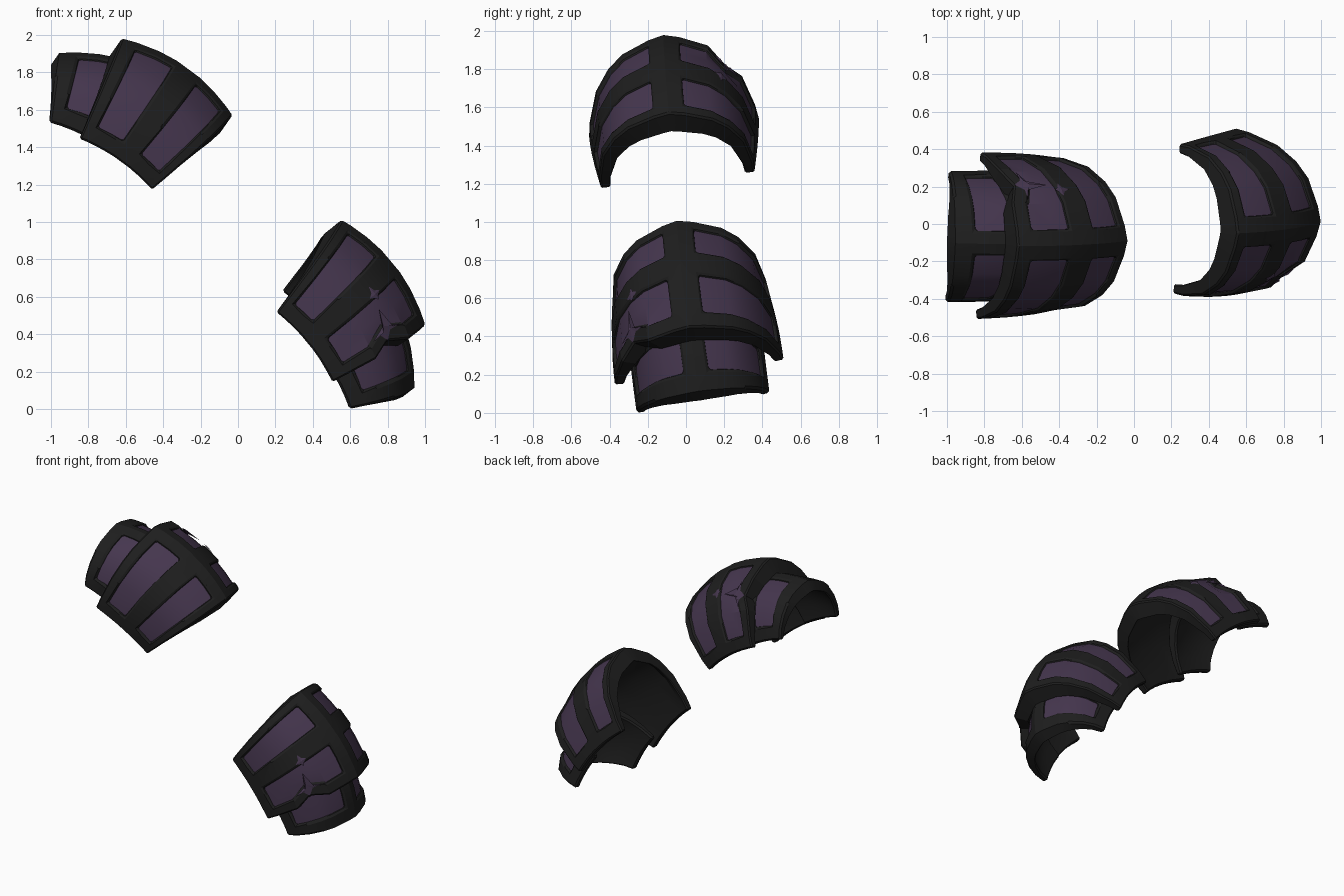
import bpy, bmesh, math
from mathutils import Vector, Matrix

if "Cube" in bpy.data.objects:
    bpy.data.objects.remove(bpy.data.objects["Cube"])


def material(name, rgb):
    m = bpy.data.materials.new(name)
    m.diffuse_color = (*rgb, 1)
    m.use_nodes = True
    m.node_tree.nodes["Principled BSDF"].inputs["Base Color"].default_value = m.diffuse_color
    return m


PURPLE = material("dusky purple", (0.060, 0.037, 0.077))
DARK = material("charcoal", (0.013, 0.013, 0.013))


def arch(half):
    """Mirror a half arch of (sideways distance, drop from ridge 0..1)."""
    return [(-y, d) for y, d in half[:0:-1]] + half


BIG_HALF = [(0, 0), (.08, .04), (.22, .16), (.30, .30), (.375, .52), (.425, .84), (.437, 1)]
SMALL_HALF = [(0, 0), (.08, .04), (.22, .16), (.30, .30), (.375, .52), (.418, .75), (.437, 1)]
MID = len(BIG_HALF) - 1


def lerp(a, b, t):
    return a + (b - a) * t


def surface(shape, u, t):
    """Point on a curved plate: u runs across the arch, t along the ridge."""
    sec = shape["arch"]
    i = max(0, min(len(sec) - 2, int(math.floor(u))))
    y = lerp(sec[i][0], sec[i + 1][0], u - i)
    d = lerp(sec[i][1], sec[i + 1][1], u - i)
    (r0, r1), (b0, b1) = shape["ridge"], shape["bottom"]
    x = lerp(lerp(r0[0], r1[0], t), lerp(b0[0], b1[0], t), d)
    z = lerp(lerp(r0[1], r1[1], t), lerp(b0[1], b1[1], t), d)
    z += shape["bulge"] * 4 * t * (1 - t) * (1 - .6 * d)
    # lower corners of the inner end tuck inwards
    y *= shape["width"] * (1 - shape["tuck"] * d * d * (1 - t) ** 2)
    # dented stretch of the outer rim
    if shape["dent"] and t > .85:
        k = max(0, 1 - abs(u - (MID - 3)))
        x -= .055 * k
        z -= .015 * k
    return Vector((x, y, z))


def finish(name, bm, matrix):
    me = bpy.data.meshes.new(name)
    bm.transform(matrix)
    bm.to_mesh(me)
    bm.free()
    me.materials.append(PURPLE)
    me.materials.append(DARK)
    ob = bpy.data.objects.new(name, me)
    bpy.context.collection.objects.link(ob)
    for o in bpy.context.selected_objects:
        o.select_set(False)
    bpy.context.view_layer.objects.active = ob
    ob.select_set(True)
    return ob


def plate(name, shape, matrix):
    """Thick arched plate with recessed purple panels between dark ribs."""
    bm = bmesh.new()
    ts, sec = shape["breaks"], shape["arch"]
    nu, nt = len(sec), len(ts)
    grid = [[bm.verts.new(surface(shape, i, t)) for t in ts] for i in range(nu)]
    panels = []

    def quad(*verts):
        f = bm.faces.new(verts)
        f.material_index = 1
        return f

    # outer skin
    for i in range(nu - 1):
        for j in range(nt - 1):
            f = quad(grid[i][j], grid[i][j + 1], grid[i + 1][j + 1], grid[i + 1][j])
            side = i - MID if i >= MID else MID - 1 - i
            if 1 <= side <= MID - 2 and j in shape["panel_columns"]:
                panels.append(f)
    bm.normal_update()
    # inner skin, set deeper at the two end rims
    inner = []
    for i in range(nu):
        row = []
        for j in range(nt):
            v = grid[i][j]
            deep = shape["thickness"]
            if j in (0, nt - 1):
                deep = lerp(shape["rim"], deep, sec[i][1])
            n = Vector((0, v.normal.y, v.normal.z)).normalized()
            row.append(bm.verts.new(v.co - n * deep))
        inner.append(row)
    for i in range(nu - 1):
        for j in range(nt - 1):
            quad(inner[i][j], inner[i + 1][j], inner[i + 1][j + 1], inner[i][j + 1])
    # edges joining both skins
    loop = ([(0, j) for j in range(nt - 1)] + [(i, nt - 1) for i in range(nu - 1)]
            + [(nu - 1, j) for j in range(nt - 1, 0, -1)] + [(i, 0) for i in range(nu - 1, 0, -1)])
    for (a, b), (c, d) in zip(loop, loop[1:] + loop[:1]):
        quad(grid[c][d], grid[a][b], inner[a][b], inner[c][d])
    bm.normal_update()
    bmesh.ops.inset_region(bm, faces=panels, thickness=.008, depth=-.016, use_even_offset=True)
    for f in panels:
        f.material_index = 0
    ob = finish(name, bm, matrix)
    bev = ob.modifiers.new("worn_edges", 'BEVEL')
    bev.width = .011
    bev.segments = 1
    bev.limit_method = 'ANGLE'
    bev.angle_limit = math.radians(66)
    bpy.ops.object.modifier_apply(modifier="worn_edges")
    bpy.ops.object.shade_smooth_by_angle(angle=math.radians(20))


def gash(name, shape, matrix, cu, ct, across, along, spikes):
    """Jagged purple gash lying on a plate."""
    bm = bmesh.new()

    def put(u, t, lift):
        p = surface(shape, u, t)
        out = Vector((0, p.y, p.z + .45)).normalized()
        return bm.verts.new(p + out * lift)

    centre = put(cu, ct, .009)
    n = len(spikes) * 2
    ring = []
    for k in range(n):
        a = 2 * math.pi * k / n
        r = spikes[k // 2] if k % 2 == 0 else .4
        ring.append(put(cu + across * r * math.sin(a), ct + along * r * math.cos(a), .003))
    for k in range(n):
        bm.faces.new((centre, ring[k], ring[(k + 1) % n]))
    bmesh.ops.recalc_face_normals(bm, faces=bm.faces)
    if sum(f.normal.z for f in bm.faces) < 0:
        bmesh.ops.reverse_faces(bm, faces=bm.faces)
    finish(name, bm, matrix)


BIG = dict(arch=arch(BIG_HALF), ridge=((0, 0), (.72, 0)), bottom=((.14, -.535), (.615, -.525)),
           bulge=.072, width=1.025, tuck=.1, breaks=[0, .08, .22, .36, .57, .72, .89, 1],
           panel_columns=(1, 2, 4, 5), thickness=.05, rim=.125, dent=True)
SMALL = dict(arch=arch(SMALL_HALF), ridge=((.55, -.06), (.95, -.255)),
             bottom=((.5, -.5), (.795, -.555)), bulge=.03, width=.81, tuck=0,
             breaks=[0, .3, .55, .79, 1], panel_columns=(1, 2),
             thickness=.045, rim=.09, dent=False)


def frame(origin, out, up):
    x = Vector(out).normalized()
    z = Vector(up)
    z = (z - x * z.dot(x)).normalized()
    y = z.cross(x)
    m = Matrix((x, y, z)).transposed().to_4x4()
    m.translation = Vector(origin)
    return m


# Two matching shoulder guards, each turned its own way
for side, m in (
    ("left", frame((-.03, -.09, 1.57), (-.82, -.04, .57), (.57, -.1, .82))),
    ("right", frame((.555, -.05, 1.01), (.62, .09, -.78), (.78, -.125, .62))),
):
    plate(side + "_shoulder_plate", BIG, m)
    plate(side + "_lower_plate", SMALL, m)
    gash(side + "_rib_gash", BIG, m, MID - 2.7, .55, .45, .09, [.6, .8, .9, .8])
    gash(side + "_rim_gash", BIG, m, MID - 3.0, .88, 1.0, .12, [1, .8, 1.8, .8])
